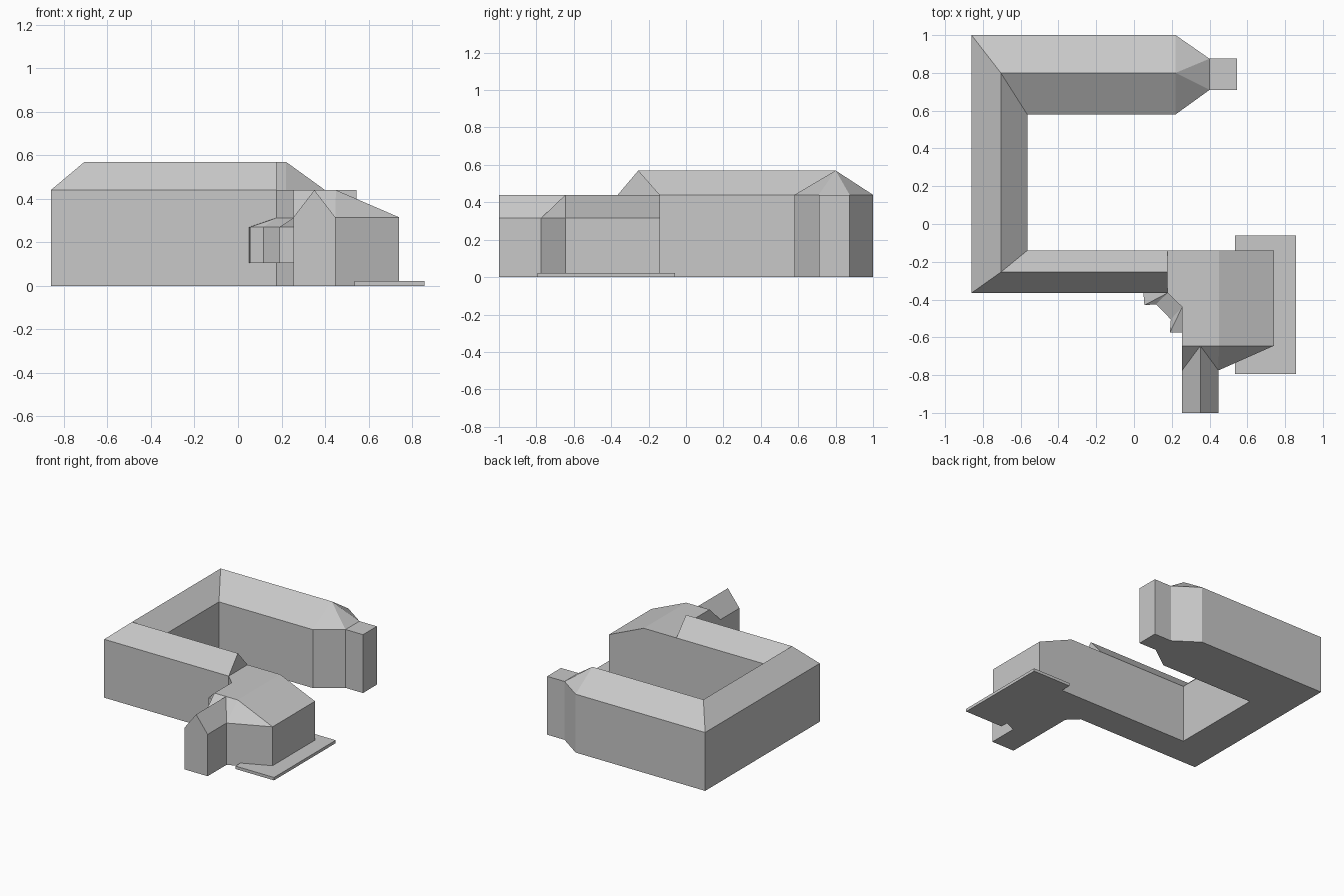
import bpy
import bmesh

cube = bpy.data.objects.get("Cube")
if cube:
    bpy.data.objects.remove(cube, do_unlink=True)

# One plain grey for the whole building
grey = bpy.data.materials.new("plain_grey")
grey.use_nodes = True
grey.diffuse_color = (0.58, 0.58, 0.58, 1)
grey.node_tree.nodes["Principled BSDF"].inputs["Base Color"].default_value = grey.diffuse_color


def finish(name, bm):
    """Tidy flat faces and turn the bmesh into an object."""
    bmesh.ops.dissolve_limit(bm, angle_limit=0.004, verts=bm.verts[:], edges=bm.edges[:])
    bmesh.ops.recalc_face_normals(bm, faces=bm.faces[:])
    mesh = bpy.data.meshes.new(name)
    bm.to_mesh(mesh)
    bm.free()
    mesh.materials.append(grey)
    obj = bpy.data.objects.new(name, mesh)
    bpy.context.collection.objects.link(obj)


def block(name, columns, base=0.0):
    """Convex solid standing on base; each column is (x, y, top height)."""
    bm = bmesh.new()
    verts = []
    for x, y, top in columns:
        verts += [bm.verts.new((x, y, base)), bm.verts.new((x, y, top))]
    hull = bmesh.ops.convex_hull(bm, input=verts)
    spare = {g for g in hull["geom_interior"] + hull["geom_unused"]
             if isinstance(g, bmesh.types.BMVert)}
    bmesh.ops.delete(bm, geom=list(spare), context="VERTS")
    finish(name, bm)


def gabled_range(name, stations, eave, ridge):
    """Sweep a gabled section through mitred stations (outer, ridge, inner)."""
    bm = bmesh.new()
    rings = []
    for outer, mid, inner in stations:
        section = [(*outer, 0), (*outer, eave), (*mid, ridge), (*inner, eave), (*inner, 0)]
        rings.append([bm.verts.new(p) for p in section])
    for a, b in zip(rings, rings[1:]):
        for i in range(5):
            j = (i + 1) % 5
            bm.faces.new((a[i], a[j], b[j], b[i]))
    bm.faces.new(rings[0])
    bm.faces.new(rings[-1])
    finish(name, bm)


EAVE, RIDGE = 0.44, 0.57     # tall ranges
LOW = 0.315                  # low eave of the corner hall

# Three ranges around the courtyard
gabled_range("courtyard_ranges", [
    ((0.22, 1.0), (0.22, 0.80), (0.22, 0.58)),
    ((-0.86, 1.0), (-0.705, 0.80), (-0.565, 0.58)),
    ((-0.86, -0.365), (-0.705, -0.255), (-0.565, -0.14)),
    ((0.178, -0.365), (0.178, -0.255), (0.178, -0.14)),
], EAVE, RIDGE)

# Tapered end of the rear range and its small annex
block("tapered_end", [(0.22, 1.0, EAVE), (0.40, 0.875, EAVE), (0.40, 0.71, EAVE),
                      (0.22, 0.58, EAVE), (0.22, 0.80, RIDGE)])
block("end_annex", [(x, y, EAVE) for x in (0.40, 0.545) for y in (0.71, 0.875)])

# Corner hall: flat top falling to a low eave on the outer side
block("corner_hall", [(x, y, top) for y in (-0.14, -0.645)
                      for x, top in ((0.255, EAVE), (0.45, EAVE), (0.74, LOW))])
block("hall_link", [(0.178, -0.14, EAVE), (0.178, -0.365, EAVE),
                    (0.255, -0.44, EAVE), (0.255, -0.14, EAVE)])
block("hall_front", [(0.255, -0.645, EAVE), (0.45, -0.645, EAVE), (0.74, -0.645, LOW),
                     (0.447, -0.775, LOW), (0.255, -0.775, LOW)])

# Gabled porch running back into the hall roof
porch = [(x, y, LOW) for x in (0.255, 0.447) for y in (-1.0, -0.775)]
block("porch", porch + [(0.351, -1.0, EAVE), (0.351, -0.645, EAVE)])

# Raised bay window wrapped around the inner corner
SILL, HEAD, TOP = 0.105, 0.27, 0.312
corner_a, corner_b = (0.178, -0.365, TOP), (0.255, -0.44, TOP)
front_a, front_b = (0.117, -0.425, HEAD), (0.195, -0.505, HEAD)
block("bay_side_right", [(0.05, -0.365, HEAD), (0.055, -0.43, HEAD), front_a, corner_a], SILL)
block("bay_middle", [front_a, front_b, corner_b, corner_a], SILL)
block("bay_side_left", [front_b, (0.19, -0.575, HEAD), (0.255, -0.575, HEAD), corner_b], SILL)

# Low terrace slab
block("terrace", [(x, y, 0.022) for x in (0.535, 0.857) for y in (-0.795, -0.06)])
